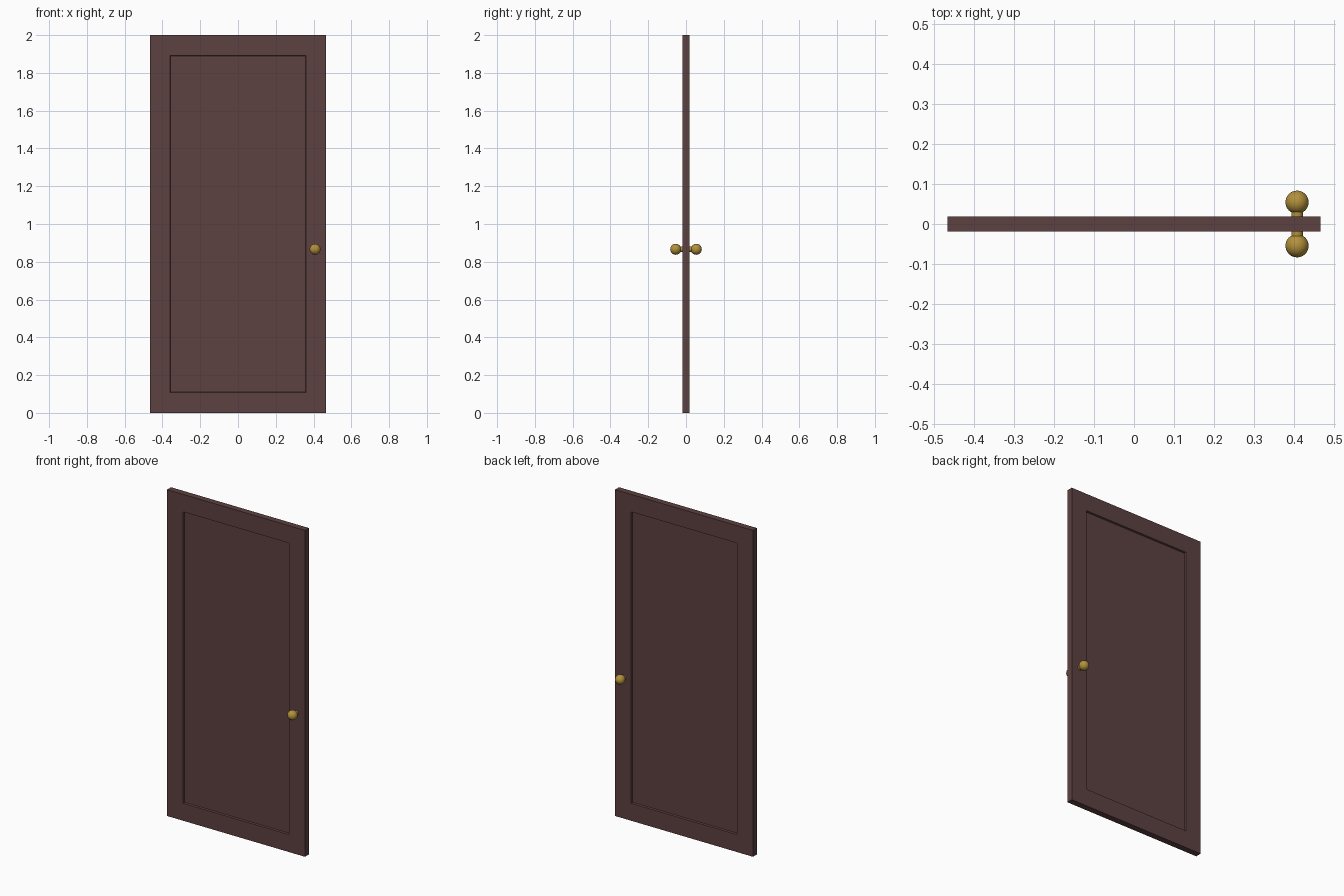
import bpy, bmesh, math
from mathutils import Matrix, Vector

if "Cube" in bpy.data.objects:
    bpy.data.objects.remove(bpy.data.objects["Cube"])

W, T, H = 0.934, 0.038, 2.0
KNOB = Vector((0.408, 0, 0.866))


def material(name, color):
    m = bpy.data.materials.new(name)
    m.diffuse_color = (*color, 1)
    m.use_nodes = True
    m.node_tree.nodes["Principled BSDF"].inputs["Base Color"].default_value = m.diffuse_color
    return m


def finish(bm, name, mat):
    mesh = bpy.data.meshes.new(name)
    bm.to_mesh(mesh)
    bm.free()
    mesh.materials.append(mat)
    ob = bpy.data.objects.new(name, mesh)
    bpy.context.collection.objects.link(ob)
    return ob


wood = material("dark_wood", (0.107, 0.052, 0.052))
brass = material("brass", (0.45, 0.28, 0.045))

# door leaf with a recessed panel on both faces
bm = bmesh.new()
bmesh.ops.create_cube(bm, size=1, matrix=Matrix.Translation((0, 0, H / 2)) @ Matrix.Diagonal((W, T, H, 1)))
bm.normal_update()
sides = [f for f in bm.faces if abs(f.normal.y) > 0.9]
for f in sides:
    bmesh.ops.inset_region(bm, faces=[f], thickness=0.107, use_even_offset=True)
    bmesh.ops.inset_region(bm, faces=[f], thickness=0.003, depth=-0.01, use_even_offset=True)
finish(bm, "door_leaf", wood)

# spindle through the door
turn = Matrix.Rotation(math.pi / 2, 4, 'X')
bm = bmesh.new()
bmesh.ops.create_cone(bm, cap_ends=True, segments=32, radius1=0.0145, radius2=0.0145, depth=0.1,
                      matrix=Matrix.Translation(KNOB) @ turn)
for f in bm.faces:
    f.smooth = len(f.verts) == 4
finish(bm, "knob_spindle", brass)

# round knobs, front and back
for side, name in ((-1, "front_knob"), (1, "back_knob")):
    bm = bmesh.new()
    bmesh.ops.create_uvsphere(bm, u_segments=32, v_segments=16, radius=0.029,
                              matrix=Matrix.Translation(KNOB + Vector((0, side * 0.0545, 0))) @ turn)
    for f in bm.faces:
        f.smooth = True
    finish(bm, name, brass)
